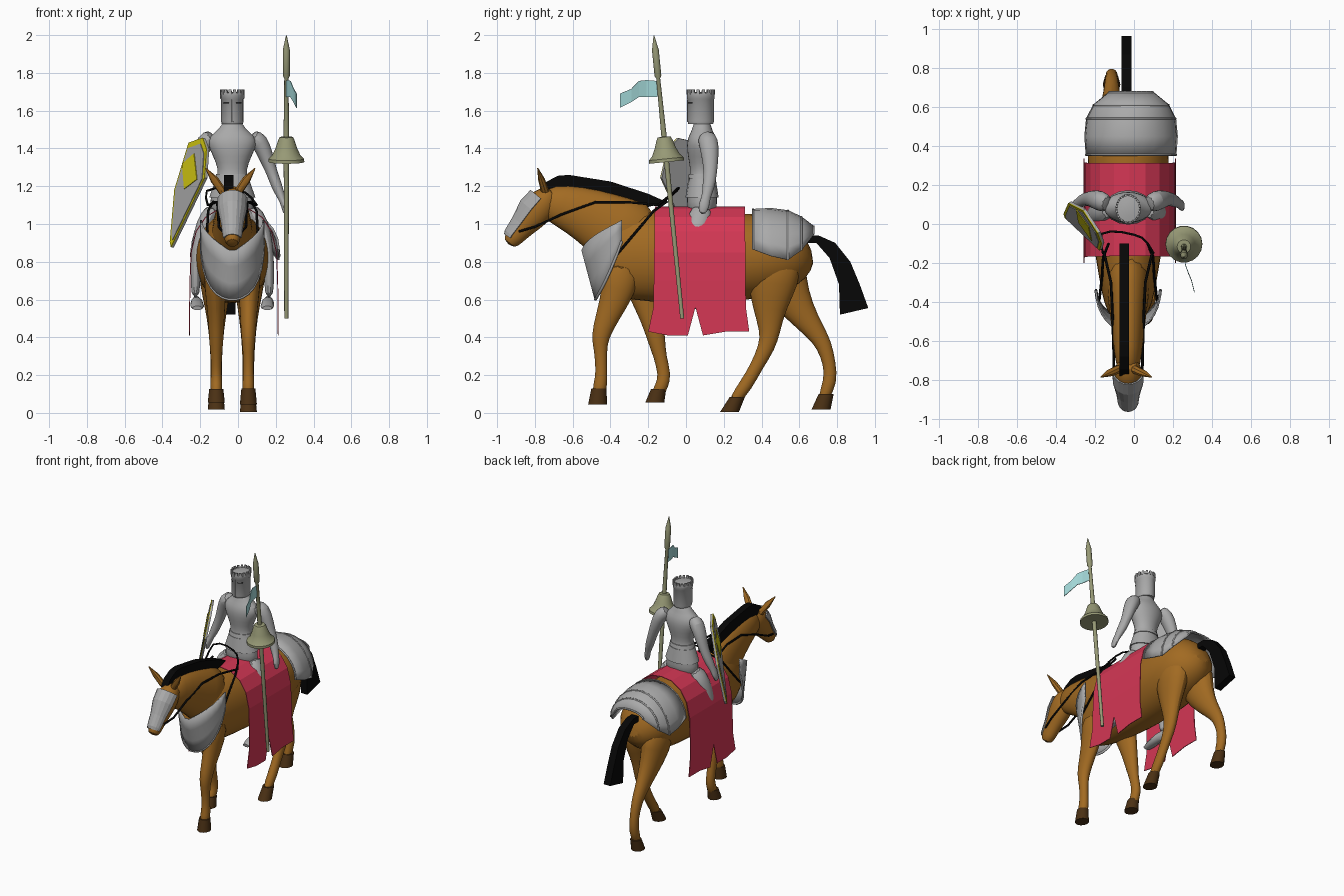
import bpy, bmesh, math
from mathutils import Vector as V

def mat(name, r, g, b):
    m = bpy.data.materials.new(name)
    m.diffuse_color = (r, g, b, 1)
    return m

BROWN = mat("horse_brown", .36, .145, .016)
HOOF = mat("hoof_brown", .07, .03, .007)
BLACK = mat("hair_black", .002, .002, .002)
STEEL = mat("steel_grey", .40, .40, .40)
RED = mat("cloth_red", .66, .038, .09)
OLIVE = mat("lance_olive", .31, .32, .18)
CYAN = mat("pennant_cyan", .38, .71, .71)
YELLOW = mat("shield_yellow", .65, .58, .006)
CX = -.03  # centre line of horse and rider

def make(name, verts, faces, m, smooth=40, subdiv=0, thick=0):
    me = bpy.data.meshes.new(name)
    me.from_pydata([tuple(v) for v in verts], [], faces)
    bm = bmesh.new()
    bm.from_mesh(me)
    bmesh.ops.recalc_face_normals(bm, faces=bm.faces)
    bm.to_mesh(me)
    bm.free()
    me.materials.append(m)
    if smooth:
        me.shade_smooth()
        me.set_sharp_from_angle(angle=math.radians(smooth))
    ob = bpy.data.objects.new(name, me)
    bpy.context.collection.objects.link(ob)
    if thick:
        md = ob.modifiers.new("thickness", 'SOLIDIFY')
        md.thickness, md.offset = thick, 0
    if subdiv:
        ob.modifiers.new("rounding", 'SUBSURF').levels = subdiv
        ob.modifiers[-1].render_levels = subdiv
    return ob

def rings(st, n, a0=0, a1=360, flat=False):
    """Elliptic rings across a path; stations are (x, y, z, side radius, depth radius)."""
    P = [V(s[:3]) for s in st]
    out = []
    for i, s in enumerate(st):
        t = (P[min(i + 1, len(P) - 1)] - P[max(i - 1, 0)]).normalized()
        if flat:
            t = V((0, 0, -1))
        side = (V((1, 0, 0)) - t * t.x).normalized()
        up = t.cross(side)
        k = n if a1 - a0 == 360 else n - 1
        out.append([P[i] + side * s[3] * math.cos(a) + up * s[4] * math.sin(a)
                    for a in (math.radians(a0 + (a1 - a0) * j / k) for j in range(n))])
    return out

def loft(name, st, m, n=12, flat=False, **kw):
    R = rings(st, n, flat=flat)
    k = len(R)
    faces = [(i * n + j, i * n + (j + 1) % n, (i + 1) * n + (j + 1) % n, (i + 1) * n + j)
             for i in range(k - 1) for j in range(n)]
    faces += [tuple(range(n)), tuple(range((k - 1) * n, k * n))]
    return make(name, sum(R, []), faces, m, **kw)

def sheet(name, rows, m, thick=.008, smooth=0):
    n = len(rows[0])
    faces = [(i * n + j, i * n + j + 1, (i + 1) * n + j + 1, (i + 1) * n + j)
             for i in range(len(rows) - 1) for j in range(n - 1)]
    return make(name, sum(rows, []), faces, m, thick=thick, smooth=smooth)

def prism(name, front, offset, m):
    n = len(front)
    verts = list(front) + [p + offset for p in front]
    faces = [tuple(range(n)), tuple(range(n, 2 * n))]
    faces += [(i, (i + 1) % n, n + (i + 1) % n, n + i) for i in range(n)]
    return make(name, verts, faces, m, smooth=0)

def wire(name, pts, r, m):
    cu = bpy.data.curves.new(name, 'CURVE')
    cu.dimensions, cu.bevel_depth, cu.bevel_resolution = '3D', r, 1
    sp = cu.splines.new('POLY')
    sp.points.add(len(pts) - 1)
    for p, q in zip(sp.points, pts):
        p.co = (*q, 1)
    tmp = bpy.data.objects.new(name, cu)
    me = bpy.data.meshes.new_from_object(tmp)
    bpy.data.objects.remove(tmp)
    me.materials.clear()
    me.materials.append(m)
    bpy.context.collection.objects.link(bpy.data.objects.new(name, me))

def mid(st):  # centre line stations (y, z, rx, rz)
    return [(CX, *s) for s in st]

# horse body, neck and head
loft("horse_body", mid([(-.5, .84, .06, .08), (-.46, .82, .11, .17), (-.35, .83, .14, .23), (-.2, .83, .165, .245),
     (0, .82, .2, .25), (.2, .82, .21, .24), (.38, .83, .215, .23), (.52, .84, .195, .205),
     (.62, .84, .14, .14), (.665, .86, .05, .06)]), BROWN, 16, subdiv=1)
loft("horse_neck", mid([(-.2, .89, .13, .22), (-.38, .97, .108, .19), (-.52, 1.05, .088, .15),
     (-.66, 1.1, .075, .115), (-.77, 1.12, .055, .08)]), BROWN, 14, subdiv=1)
HEAD = mid([(-.70, 1.18, .05, .04), (-.75, 1.12, .075, .085), (-.80, 1.06, .072, .09), (-.86, .99, .054, .065),
            (-.91, .93, .046, .052), (-.94, .89, .036, .038)])
loft("horse_head", HEAD, BROWN, 14, subdiv=1)
plate = [(x, y, z, a + .004, b + .006) for x, y, z, a, b in HEAD[1:5]]
plate.append((CX, -.918, .918, .046, .05))
sheet("face_plate", rings(plate, 9, 15, 165), STEEL)
for s in (-1, 1):
    loft("ear", [(CX - .01 + s * .04, -.745, 1.17, .022, .022), (CX - .01 + s * .085, -.765, 1.235, .022, .018),
                 (CX - .01 + s * .13, -.785, 1.295, .003, .003)], BROWN, 8)

# legs: (y, z, rx, depth), then hoof (top y, top z, bottom y, bottom z)
LEGS = {
    "front_leg_right": (.055, [(-.34, .80, .07, .11), (-.35, .66, .06, .095), (-.42, .5, .044, .062), (-.457, .4, .04, .05),
        (-.452, .33, .029, .034), (-.447, .21, .028, .031), (-.452, .16, .033, .038), (-.465, .08, .032, .036)],
        (-.461, .13, -.468, .045)),
    "front_leg_left": (-.115, [(-.27, .80, .07, .11), (-.22, .64, .058, .09), (-.18, .5, .044, .062), (-.155, .38, .04, .048),
        (-.138, .3, .029, .034), (-.112, .2, .03, .036), (-.125, .15, .032, .036), (-.16, .08, .03, .034)],
        (-.145, .127, -.165, .056)),
    "hind_leg_right": (.055, [(.47, .85, .1, .16), (.46, .68, .085, .14), (.44, .55, .058, .09), (.445, .43, .042, .056),
        (.43, .35, .036, .046), (.37, .24, .03, .034), (.32, .15, .033, .038), (.245, .05, .03, .032)],
        (.272, .085, .23, .004)),
    "hind_leg_left": (-.115, [(.48, .83, .1, .16), (.52, .67, .085, .13), (.6, .54, .058, .084), (.685, .43, .042, .054),
        (.732, .36, .036, .044), (.76, .26, .03, .034), (.768, .17, .033, .038), (.72, .06, .03, .032)],
        (.742, .1, .715, .018)),
}
for name, (x, st, (y0, z0, y1, z1)) in LEGS.items():
    top = CX + (x - CX) * 1.05
    loft(name, [(top if i < 2 else x, *s) for i, s in enumerate(st)], BROWN, 12, subdiv=1)
    loft(name + "_hoof", [(x, y0, z0, .037, .04), (x, y1, z1, .045, .05)], HOOF, 12, flat=True)

# mane and tail
mane = [(-.78, 1.17), (-.745, 1.22), (-.68, 1.255), (-.62, 1.26), (-.4, 1.225), (-.2, 1.16), (-.1, 1.115),
        (-.2, 1.09), (-.42, 1.13), (-.62, 1.15)]
prism("mane", [V((-.075, y, z)) for y, z in mane], V((.05, 0, 0)), BLACK)
tail = [(.64, .94), (.7, .94), (.79, .9), (.87, .8), (.92, .68), (.965, .555), (.815, .52), (.81, .68), (.76, .82), (.69, .9), (.64, .9)]
prism("tail", [V((-.064, y, z)) for y, z in tail], V((.052, 0, 0)), BLACK)

# rump armour
def arch(y, w, z0, z1, grow=0):
    A = [math.radians(-90 + 15 * i) for i in range(13)]
    return [V((-.015 + (w + grow) * math.sin(a), y, z0 + (z1 - z0 + grow) * math.cos(a))) for a in A]
RUMP = [(.355, .228, .865, 1.075), (.45, .235, .83, 1.08), (.54, .226, .81, 1.068), (.61, .19, .86, 1.035), (.675, .11, .945, .985)]
sheet("rump_armour", [arch(*r) for r in RUMP], STEEL, .01, smooth=30)
for k in (0, 2, 3, 4):
    wire("rump_armour_band", arch(*RUMP[k], grow=.003), .006, STEEL)

# chest armour
def bib(i, v):
    a = math.radians(-90 + 12 * i)
    s = abs(a) / math.radians(90)
    zt, zb = .85 + .17 * s, .6 + .31 * s ** 2.1
    yf = -.55 + .07 * v
    return V((CX + .165 * math.sin(a), -.34 + (yf + .34) * math.cos(a), zt + (zb - zt) * v))
sheet("chest_armour", [[bib(i, v / 3) for i in range(16)] for v in range(4)], STEEL, .01, smooth=30)
wire("chest_armour_rim", [bib(i, 1) for i in range(16)], .008, STEEL)

# saddle cloth in two halves with a notch between them
HALF = [(.235, .41), (.234, .56), (.232, .7), (.226, .85), (.2, .96), (.15, 1.035), (.08, 1.08)]
SECTION = [(-w, z) for w, z in HALF] + [(0, 1.09)] + [(w, z) for w, z in reversed(HALF)]
for name, cols in (("saddle_cloth_front", [(-.165, -.2), (-.06, -.095), (.05, .01)]),
                   ("saddle_cloth_back", [(.05, .09), (.18, .21), (.312, .335)])):
    rows = []
    for yt, yb in cols:
        hem = .02 if abs(yt) > .1 else 0
        rows.append([V((-.022 + w, yb if z < .5 else yt + (yb - yt) * .4 * (1.09 - z) * (yt != .05),
                        z + hem * (z < .5))) for w, z in SECTION])
    sheet(name, rows, RED, .005)

# reins and straps
for s in (-1, 1):
    wire("rein", [(CX + s * x, y, z) for x, y, z in
         ((.05, -.885, .96), (.072, -.8, .985), (.074, -.66, 1.05), (.08, -.48, 1.115), (.088, -.3, 1.115), (.125, -.14, 1.1))], .007, BLACK)
    wire("chest_strap", [(CX + s * x, y, z) for x, y, z in
         ((.1, -.1, 1.12), (.128, -.17, 1.07), (.135, -.28, .94), (.148, -.39, .81))], .007, BLACK)
wire("rein_loop", [(.1, -.15, 1.1), (.07, -.1, 1.14), (.04, -.07, 1.165), (0, -.055, 1.18), (-.06, -.042, 1.19),
     (-.12, -.038, 1.19), (-.165, -.05, 1.175), (-.17, -.09, 1.14), (-.16, -.15, 1.1)], .006, BLACK)

# rider body, arms and legs
def column(st, y=.085):
    return [(CX, y, z, a, b) for z, a, b in st]
loft("rider_torso", column([(1.03, .13, .08), (1.12, .12, .082), (1.2, .108, .08), (1.24, .085, .07), (1.29, .075, .062),
     (1.36, .105, .078), (1.42, .135, .084), (1.465, .125, .074), (1.5, .07, .052), (1.56, .042, .042)]), STEEL, 14, subdiv=1)
loft("rider_belt", column([(1.24, .09, .075), (1.265, .085, .07)]), STEEL, 16)
loft("rider_skirt", column([(1.14, .122, .088), (1.235, .09, .073)]), STEEL, 16)
for s in (-1, 1):
    limb = lambda st: [(CX + s * x, *r) for x, *r in st]
    loft("rider_arm", limb([(.10, .1, 1.47, .042, .048), (.145, .12, 1.44, .052, .058), (.178, .128, 1.36, .042, .048),
         (.21, .13, 1.27, .03, .036), (.236, .12, 1.2, .032, .036), (.262, .105, 1.135, .02, .022),
         (.275, .095, 1.1, .018, .034), (.28, .085, 1.05, .01, .018)]), STEEL, 10, subdiv=1)
    loft("rider_leg", limb([(.09, .085, 1.09, .05, .07), (.15, .07, 1.0, .05, .065), (.19, .04, .88, .03, .05),
         (.195, .03, .76, .028, .045), (.195, .03, .6, .026, .03)]), STEEL, 10, subdiv=1)
    loft("rider_foot", limb([(.19, .065, .585, .025, .036), (.188, 0, .58, .034, .032), (.185, -.08, .565, .036, .02),
         (.185, -.13, .555, .025, .012)]), STEEL, 10)

# helmet with crown
loft("helmet", column([(1.53, .056, .066), (1.545, .06, .07), (1.66, .06, .07), (1.665, .064, .074), (1.693, .064, .074),
     (1.694, .056, .066), (1.7, .03, .036)], .078), STEEL, 16)
for k in range(16):
    a = 2 * math.pi * (k + .5) / 16
    c, t = V((CX + .06 * math.cos(a), .078 + .07 * math.sin(a), 1.685)), V((-math.sin(a), math.cos(a), 0))
    r, up = V((math.cos(a), math.sin(a), 0)) * .005, V((0, 0, 1))
    prism("crown_tooth", [c - t * .01 - r, c + t * .01 - r, c + t * .007 - r + up * .027, c - t * .007 - r + up * .027], r * 2, STEEL)
wire("helmet_ridge", [(CX, .01, 1.54), (CX, .01, 1.66)], .005, STEEL)
for s in (-1, 1):
    wire("eye_slit", [(CX + s * .059 * math.sin(a), .078 - .069 * math.cos(a), 1.64) for a in (.3, .6, .9)], .003, BLACK)

# shield: grey board, yellow rim plate, grey field and yellow emblem on a tilted plane
O, N = V((-.26, -.01, 1.165)), V((-.83, -.5, .18)).normalized()
W, U = V((.516, -.857, 0)), V((.15, .09, .98))
def on_shield(poly, off, k=1):
    return [O + W * (w * k) + U * (.02 * (1 - k) + u * k) + N * off for w, u in poly]
OUT = [(-.068, .27), (.07, .296), (.126, .235), (.151, .08), (-.085, -.295), (-.105, -.265), (-.14, .015)]
EMB = [(-.09, .153), (.017, .21), (.087, .07), (-.028, .018)]
prism("shield_board", on_shield(OUT, -.009), N * .013, STEEL)
prism("shield_rim", on_shield(OUT, .004), N * .005, YELLOW)
prism("shield_field", on_shield(OUT, .009, .88), N * .004, STEEL)
prism("shield_emblem", on_shield(EMB, .012), N * .005, YELLOW)

# lance, hand guard and pennant
def lance(st):
    return [(.256, -.02 - .1 * (z - .5), z, r, r) for z, r in st]
loft("lance_shaft", lance([(.5, .011), (1.3, .014), (1.46, .015), (1.77, .011), (1.785, .019), (1.92, .019), (1.999, .002)]), OLIVE, 10)
loft("lance_guard", lance([(1.4, .02), (1.335, .088), (1.328, .095), (1.345, .094), (1.365, .074), (1.4, .058), (1.445, .043), (1.46, .035), (1.463, .015)]), OLIVE, 18)
FLAG = [(.256, -.15, 1.757, 1.672), (.264, -.21, 1.762, 1.672), (.278, -.25, 1.757, 1.672), (.295, -.29, 1.715, 1.645),
        (.31, -.35, 1.69, 1.615)]
sheet("pennant", [[V((x, y, a)), V((x, y, b))] for x, y, a, b in FLAG], CYAN, .004)
